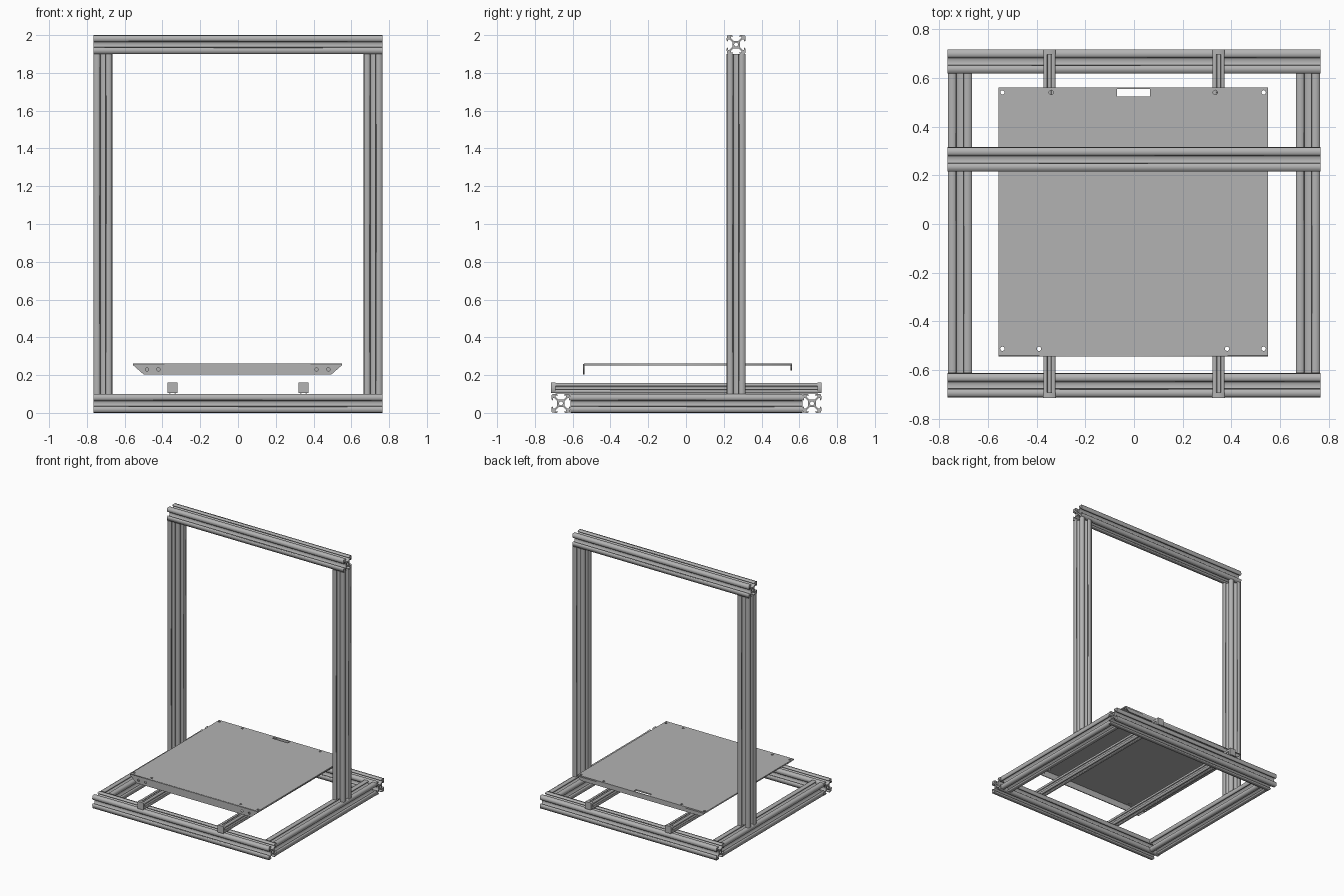
import bpy
import math

cube = bpy.data.objects.get("Cube")
if cube:
    bpy.data.objects.remove(cube, do_unlink=True)

metal = bpy.data.materials.new("grey_metal")
metal.use_nodes = True
GREY = (0.45, 0.45, 0.45, 1)
metal.diffuse_color = GREY
metal.node_tree.nodes["Principled BSDF"].inputs["Base Color"].default_value = GREY

ALONG = {"x": (0, math.pi / 2, 0), "y": (math.pi / 2, 0, 0), "z": (0, 0, 0)}


def extrude(name, loops, depth, location, axis):
    """Extrude closed outlines (the first is the rim, the rest are holes) along an axis."""
    curve = bpy.data.curves.new(name, "CURVE")
    curve.dimensions = "2D"
    curve.fill_mode = "BOTH"
    curve.extrude = depth / 2
    for loop in loops:
        spline = curve.splines.new("POLY")
        spline.points.add(len(loop) - 1)
        for point, (u, v) in zip(spline.points, loop):
            point.co = (u, v, 0, 1)
        spline.use_cyclic_u = True
    temp = bpy.data.objects.new(name + "_outline", curve)
    bpy.context.collection.objects.link(temp)
    graph = bpy.context.evaluated_depsgraph_get()
    mesh = bpy.data.meshes.new_from_object(temp.evaluated_get(graph))
    bpy.data.objects.remove(temp, do_unlink=True)
    bpy.data.curves.remove(curve)
    mesh.name = name
    mesh.materials.clear()
    mesh.materials.append(metal)
    obj = bpy.data.objects.new(name, mesh)
    obj.location = location
    obj.rotation_euler = ALONG[axis]
    bpy.context.collection.objects.link(obj)
    return obj


def circle(x, y, radius, sides=12):
    return [(x + radius * math.cos(i * math.tau / sides),
             y + radius * math.sin(i * math.tau / sides)) for i in range(sides)]


def rectangle(x0, y0, x1, y1):
    return [(x0, y0), (x1, y0), (x1, y1), (x0, y1)]


def slotted(half_u, half_v):
    """Square section with a T-slot on each side and a round bore."""
    half_slot = [(0.4, 0.27), (0.7, 0.56), (0.83, 0.56), (0.83, 0.28), (1, 0.42), (0.97, 0.97)]
    side = [(a, -b) for a, b in reversed(half_slot[:-1])] + half_slot
    rim = []
    for _ in range(4):
        rim += side
        side = [(-v, u) for u, v in side]
    return [[(u * half_u, v * half_v) for u, v in loop]
            for loop in (rim, circle(0, 0, 0.21))]


BAR = slotted(0.05, 0.05)
RAIL = slotted(0.025, 0.0275)

# Base frame
extrude("base_front_bar", BAR, 1.53, (0, -0.662, 0.05), "x")
extrude("base_back_bar", BAR, 1.53, (0, 0.667, 0.05), "x")

# Parts on both sides
for label, s in (("left", 1), ("right", -1)):
    extrude(f"base_{label}_bar", BAR, 1.23, (s * 0.714, 0.003, 0.05), "y")
    extrude(f"{label}_upright", BAR, 1.8, (s * 0.715, 0.265, 1.0), "z")
    x = s * 0.347
    extrude(f"{label}_bed_rail", RAIL, 1.39, (x, 0.003, 0.131), "y")
    for end, y in (("front", -0.703), ("back", 0.706)):
        cap = extrude(f"{label}_rail_{end}_cap", [rectangle(-0.026, -0.027, 0.026, 0.029)],
                      0.022, (x, y, 0.132), "y")
        bevel = cap.modifiers.new("soft_edges", "BEVEL")
        bevel.width = 0.004
        bevel.limit_method = "ANGLE"

# Top beam
extrude("top_beam", BAR, 1.53, (0, 0.265, 1.95), "x")

# Bed plate with corner holes, screw holes and a back slot
holes = [circle(x, -0.512, 0.009) for x in (-0.54, -0.39, 0.382, 0.532)]
holes += [circle(x, 0.54, 0.009) for x in (-0.54, -0.34, 0.333, 0.532)]
slot = rectangle(-0.07, 0.524, 0.066, 0.553)
extrude("bed_plate", [rectangle(-0.555, -0.54, 0.55, 0.56), slot] + holes,
        0.01, (0, 0, 0.257), "z")

# Folded lips of the bed
front_lip = [(-0.555, 0.26), (-0.555, 0.252), (-0.5, 0.204), (0.495, 0.204), (0.55, 0.252), (0.55, 0.26)]
lip_holes = [circle(x, 0.23, 0.009) for x in (-0.482, -0.422, 0.415, 0.478)]
extrude("bed_front_lip", [front_lip] + lip_holes, 0.007, (0, -0.5405, 0), "y")
back_lip = [(-0.555, 0.26), (-0.555, 0.252), (-0.522, 0.224), (0.517, 0.224), (0.55, 0.252), (0.55, 0.26)]
extrude("bed_back_lip", [back_lip], 0.007, (0, 0.5565, 0), "y")
